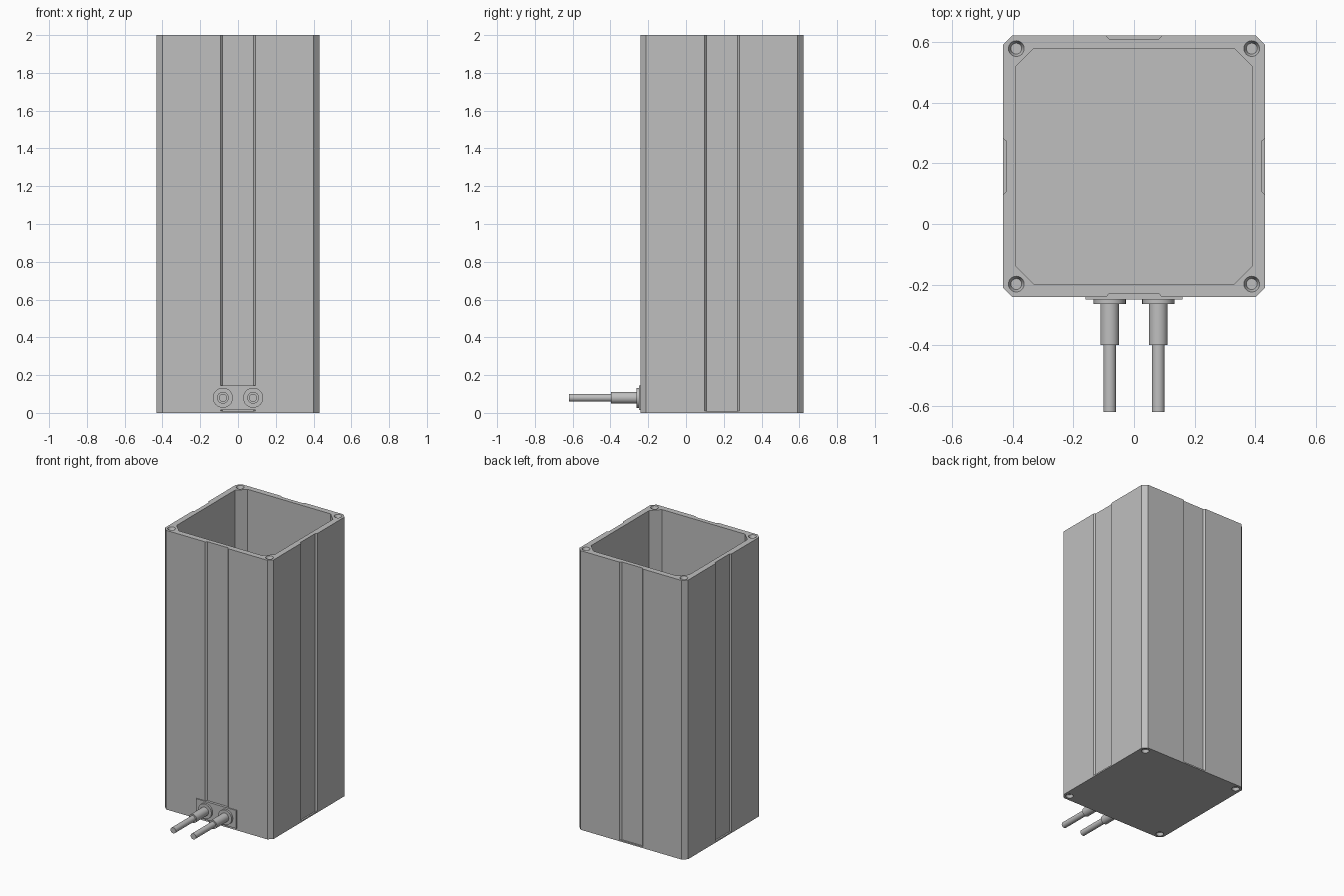
import bpy, bmesh, math
from mathutils import Matrix, Vector

if "Cube" in bpy.data.objects:
    bpy.data.objects.remove(bpy.data.objects["Cube"])

CY = 0.19        # centre of the housing in y
HALF = 0.431     # half width of the housing
TOP = 2.0
PLATE = 0.01     # base plate thickness

grey = bpy.data.materials.new("light grey")
grey.use_nodes = True
colour = (0.52, 0.52, 0.52, 1)
grey.diffuse_color = colour
grey.node_tree.nodes["Principled BSDF"].inputs["Base Color"].default_value = colour


def make_object(name, bm):
    bmesh.ops.recalc_face_normals(bm, faces=bm.faces)
    mesh = bpy.data.meshes.new(name)
    bm.to_mesh(mesh)
    bm.free()
    mesh.materials.append(grey)
    obj = bpy.data.objects.new(name, mesh)
    bpy.context.collection.objects.link(obj)
    return obj


def square_loop(side):
    """Repeat the points of one side around the four sides."""
    loop = []
    for k in range(4):
        turn = Matrix.Rotation(k * math.pi / 2, 2)
        loop += [turn @ Vector(p) for p in side]
    return loop


def prism(name, loop, z0, z1):
    bm = bmesh.new()
    face = bm.faces.new([bm.verts.new((p.x, p.y + CY, z0)) for p in loop])
    grown = bmesh.ops.extrude_face_region(bm, geom=[face])
    verts = [v for v in grown["geom"] if isinstance(v, bmesh.types.BMVert)]
    bmesh.ops.translate(bm, verts=verts, vec=(0, 0, z1 - z0))
    return make_object(name, bm)


def cut(target, cutter):
    mod = target.modifiers.new("cut", "BOOLEAN")
    mod.operation = "DIFFERENCE"
    mod.solver = "EXACT"
    mod.object = cutter
    cutter.hide_render = True
    bpy.context.view_layer.objects.active = target
    bpy.ops.object.modifier_apply(modifier=mod.name)


def smooth(obj):
    bpy.ops.object.select_all(action="DESELECT")
    obj.select_set(True)
    bpy.context.view_layer.objects.active = obj
    bpy.ops.object.shade_smooth_by_angle(angle=math.radians(30))


# Housing tube: chamfered corners and a shallow groove down each side
c = HALF - 0.03
g = HALF - 0.011
outer = square_loop([(-c, -HALF), (-0.092, -HALF), (-0.082, -g),
                     (0.082, -g), (0.092, -HALF), (c, -HALF)])
housing = prism("housing", outer, PLATE, TOP)

# Cavity with wide corner posts
w = HALF - 0.042
cavity = prism("cavity_cutter", square_loop([(-w + 0.06, -w), (w - 0.06, -w)]),
               0, TOP + 0.1)
cut(housing, cavity)

# Base plate closes the bottom
base_plate = prism("base_plate", square_loop([(-c, -HALF), (c, -HALF)]), 0, PLATE)

# Countersunk corner holes at both ends
bm = bmesh.new()
for sx in (-1, 1):
    for sy in (-1, 1):
        for z, up in ((TOP, 1), (0, -1)):
            r_low, r_high = (0.018, 0.034) if up > 0 else (0.034, 0.018)
            bmesh.ops.create_cone(
                bm, cap_ends=True, segments=24, radius1=r_low, radius2=r_high,
                depth=0.04,
                matrix=Matrix.Translation((sx * 0.388, CY + sy * 0.388, z)))
holes = make_object("hole_cutter", bm)
cut(housing, holes)
cut(base_plate, holes)

for helper in (cavity, holes):
    bpy.data.objects.remove(helper)
smooth(housing)

# Connector plate low on the front
bm = bmesh.new()
bmesh.ops.create_cube(bm, size=1, matrix=Matrix.Translation((0, -0.237, 0.08))
                      @ Matrix.Diagonal((0.32, 0.023, 0.13, 1)))
make_object("connector_plate", bm)

# Two stepped cables: flange, sleeve and core turned about one axis
profile = [(0, -0.24), (0.053, -0.24), (0.053, -0.263), (0.031, -0.263),
           (0.031, -0.398), (0.021, -0.398), (0.021, -0.62), (0, -0.62)]
for name, x in (("right_cable", -0.08), ("left_cable", 0.08)):
    bm = bmesh.new()
    verts = [bm.verts.new((x + r, y, 0.08)) for r, y in profile]
    edges = [bm.edges.new(pair) for pair in zip(verts, verts[1:])]
    bmesh.ops.spin(bm, geom=verts + edges, cent=(x, 0, 0.08), axis=(0, 1, 0),
                   angle=math.tau, steps=32)
    bmesh.ops.remove_doubles(bm, verts=bm.verts, dist=0.0001)
    smooth(make_object(name, bm))
